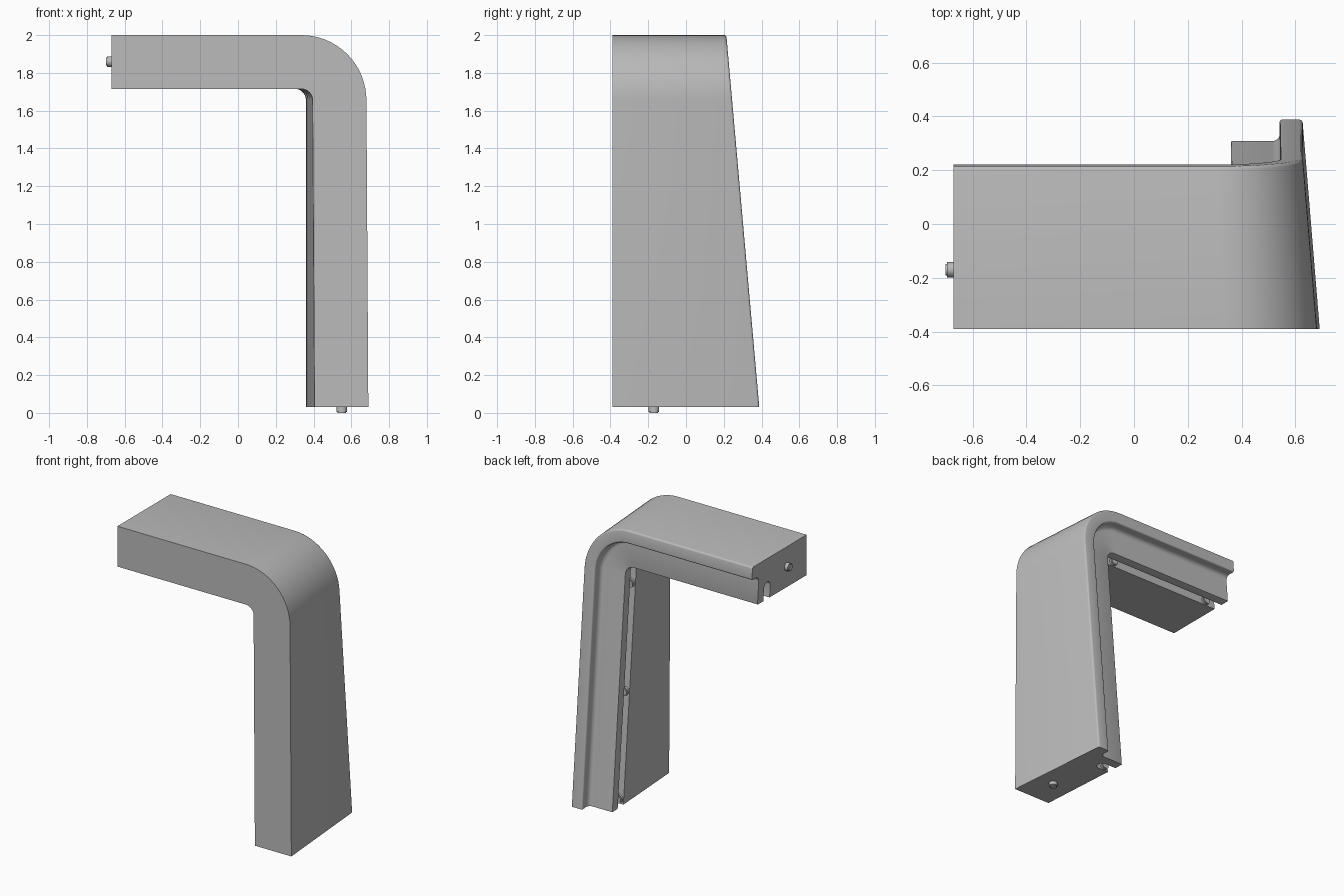
import bpy, bmesh, math
from mathutils import Vector, Matrix

if "Cube" in bpy.data.objects:
    bpy.data.objects.remove(bpy.data.objects["Cube"], do_unlink=True)

grey = bpy.data.materials.new("plain grey")
grey.use_nodes = True
COLOUR = (0.5, 0.5, 0.5, 1)
grey.diffuse_color = COLOUR
grey.node_tree.nodes["Principled BSDF"].inputs["Base Color"].default_value = COLOUR

END_X, FOOT_Z, FRONT = -0.67, 0.03, -0.39
BEND_X, BEND_Z, OUTER_R, THICK = 0.335, 1.655, 0.345, 0.285


def back(z):
    """Sloping back plane."""
    return 0.388 - 0.0885 * (z - FOOT_Z)


def draft(x, y, z):
    """Lean the leg inwards towards the back, keeping the arm end flat."""
    w = (x - END_X) / 1.36
    lean = 0.01 * max(0, BEND_Z - z) / 1.62
    return Vector((x + lean - 0.083 * w * (y - FRONT), y, z))


def arc(cu, cv, r, a0, a1, n):
    angles = [math.radians(a0 + (a1 - a0) * i / n) for i in range(n + 1)]
    return [(cu + r * math.cos(a), cv + r * math.sin(a)) for a in angles]


def make_object(name, bm):
    bmesh.ops.recalc_face_normals(bm, faces=bm.faces)
    mesh = bpy.data.meshes.new(name)
    bm.to_mesh(mesh)
    bm.free()
    mesh.materials.append(grey)
    ob = bpy.data.objects.new(name, mesh)
    bpy.context.collection.objects.link(ob)
    return ob


def cylinder(name, centre, axis, radius, depth, chamfer=0):
    bm = bmesh.new()
    bmesh.ops.create_cone(bm, cap_ends=True, segments=24, radius1=radius,
                          radius2=radius, depth=depth)
    if chamfer:
        rim = [e for e in bm.edges if all(v.co.z > 0 for v in e.verts)]
        bmesh.ops.bevel(bm, geom=rim, offset=chamfer, segments=2, affect='EDGES')
    turn = Vector(axis).to_track_quat('Z', 'Y').to_matrix().to_4x4()
    bm.transform(Matrix.Translation(centre) @ turn)
    return make_object(name, bm)


def smooth(ob):
    bpy.ops.object.select_all(action='DESELECT')
    ob.select_set(True)
    bpy.context.view_layer.objects.active = ob
    bpy.ops.object.shade_smooth_by_angle(angle=math.radians(30))


# Cross-section: u runs from outer to inner wall, v is depth below the back plane
section = [(0, None)]
section += arc(0.012, 0.012, 0.012, 180, 270, 4)         # rim, outer edge
section += arc(0.078, 0.012, 0.012, 270, 360, 4)         # rim, inner edge
section += arc(0.125, 0.045, 0.035, 180, 90, 6)          # fillet to the step
section += arc(THICK - 0.006, 0.086, 0.006, 270, 360, 2)  # flange edge
section += [(THICK, 0.145)]
section += arc(0.20, 0.180, 0.035, 270, 90, 10)          # rounded slot bottom
section += [(THICK, 0.215), (THICK, None)]

# Stations along the path: arm end, the bend, leg foot
STEPS = 16
bends = [math.pi / 2 * (1 - i / STEPS) for i in range(STEPS + 1)]


def station(k, u):
    r = OUTER_R - u
    if k == 0:
        return END_X, BEND_Z + r
    if k == STEPS + 2:
        return BEND_X + r, FOOT_Z
    a = bends[k - 1]
    return BEND_X + r * math.cos(a), BEND_Z + r * math.sin(a)


bm = bmesh.new()
rings = []
for k in range(STEPS + 3):
    ring = []
    for u, v in section:
        x, z = station(k, u)
        y = FRONT if v is None else back(z) - v
        ring.append(bm.verts.new(draft(x, y, z)))
    rings.append(ring)
count = len(section)
for ra, rb in zip(rings, rings[1:]):
    for i in range(count):
        j = (i + 1) % count
        bm.faces.new((ra[i], ra[j], rb[j], rb[i]))
bm.faces.new(rings[0])
bm.faces.new(rings[-1])
frame = make_object("corner_frame", bm)

# Dowel sockets cut in both ends
sockets = [cylinder("arm_socket_cutter", (END_X, -0.28, 1.86), (1, 0, 0), 0.03, 0.08),
           cylinder("leg_socket_cutter", (0.55, -0.28, FOOT_Z), (0, 0, 1), 0.03, 0.08)]
for cutter in sockets:
    mod = frame.modifiers.new("socket", 'BOOLEAN')
    mod.operation = 'DIFFERENCE'
    mod.solver = 'EXACT'
    mod.object = cutter
    bpy.context.view_layer.objects.active = frame
    bpy.ops.object.modifier_apply(modifier=mod.name)
    bpy.data.objects.remove(cutter, do_unlink=True)
smooth(frame)

# Dowels beside the sockets
smooth(cylinder("arm_dowel", (END_X, -0.17, 1.86), (-1, 0, 0), 0.028, 0.06, 0.006))
smooth(cylinder("leg_dowel", (0.55, -0.17, FOOT_Z), (0, 0, -1), 0.028, 0.06, 0.006))

# Round studs on the front wall of the slot
DEPTH = THICK - 0.035
for n, z in enumerate((1.54, 0.80, 0.065)):
    x = BEND_X + OUTER_R - DEPTH
    spot = draft(x, back(z) - 0.215, z)
    smooth(cylinder(f"leg_slot_stud_{n + 1}", spot, (0, 1, 0), 0.03, 0.04, 0.006))
for n, x in enumerate((0.22, -0.59)):
    z = BEND_Z + OUTER_R - DEPTH
    spot = draft(x, back(z) - 0.215, z)
    smooth(cylinder(f"arm_slot_stud_{n + 1}", spot, (0, 1, 0), 0.03, 0.04, 0.006))
